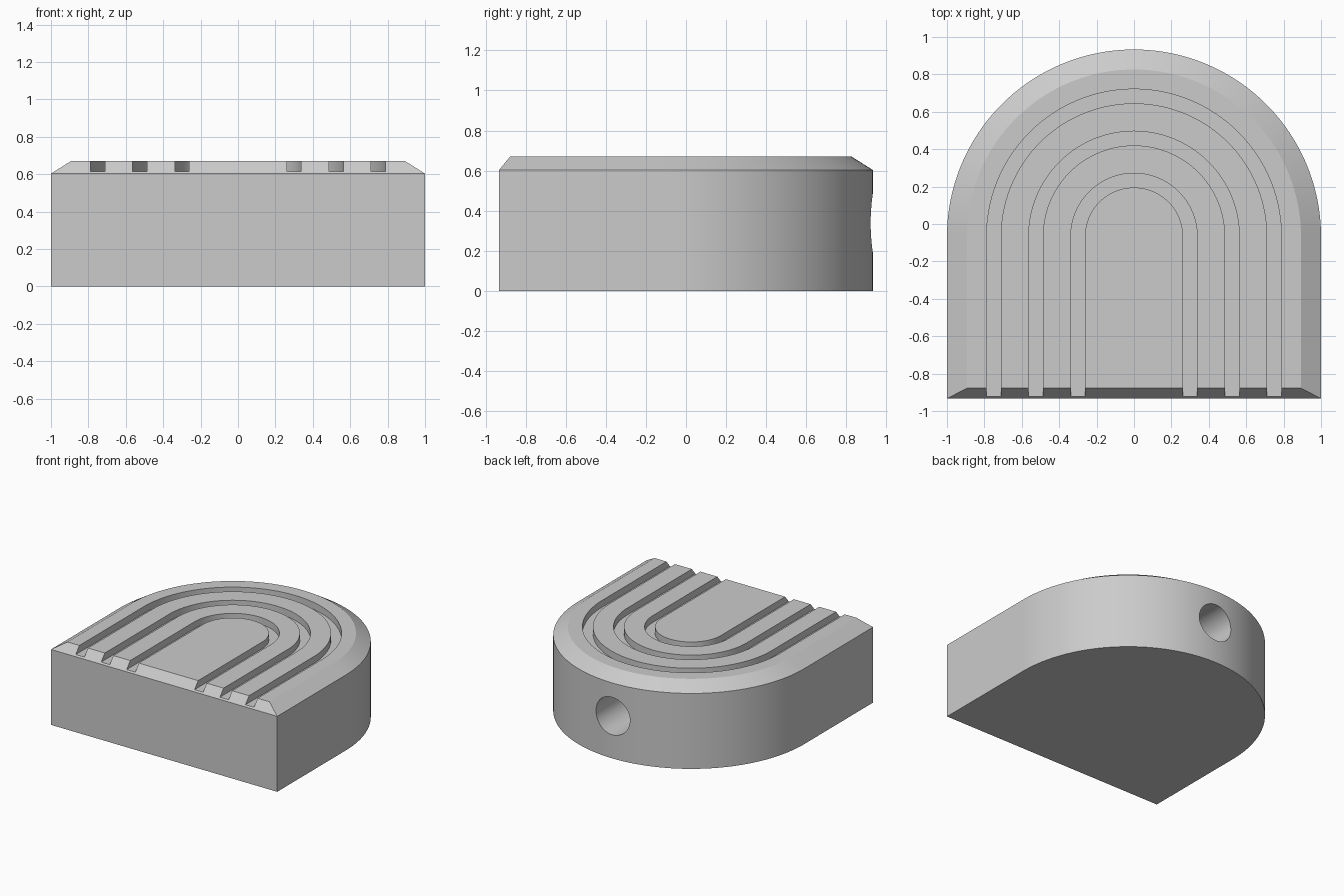
import bpy, bmesh, math

if "Cube" in bpy.data.objects:
    bpy.data.objects.remove(bpy.data.objects["Cube"], do_unlink=True)

ARC_Y = -0.067     # centre of every rounded end
FRONT = -0.933
SEGMENTS = 96

gray = bpy.data.materials.new("plain_gray")
gray.use_nodes = True
gray.diffuse_color = (0.6, 0.6, 0.6, 1)
gray.node_tree.nodes["Principled BSDF"].inputs["Base Color"].default_value = (0.6, 0.6, 0.6, 1)


def arch(radius, front):
    """Outline of an arch: straight legs to the front, half circle at the back."""
    pts = [(radius, front)]
    for i in range(SEGMENTS + 1):
        a = math.pi * i / SEGMENTS
        pts.append((radius * math.cos(a), ARC_Y + radius * math.sin(a)))
    return pts + [(-radius, front)]


def make_object(name, bm):
    bmesh.ops.recalc_face_normals(bm, faces=bm.faces)
    mesh = bpy.data.meshes.new(name)
    bm.to_mesh(mesh)
    bm.free()
    mesh.materials.append(gray)
    obj = bpy.data.objects.new(name, mesh)
    bpy.context.collection.objects.link(obj)
    return obj


def loft(name, sections):
    """Solid through stacked outlines, given as (points, z)."""
    bm = bmesh.new()
    rings = [[bm.verts.new((x, y, z)) for x, y in pts] for pts, z in sections]
    for low, high in zip(rings, rings[1:]):
        for i in range(len(low)):
            j = (i + 1) % len(low)
            bm.faces.new((low[i], low[j], high[j], high[i]))
    bm.faces.new(rings[0])
    bm.faces.new(rings[-1])
    return make_object(name, bm)


# Arched block with a sloping top edge
body = loft("arched_block", [
    (arch(1.0, FRONT), 0.0),
    (arch(1.0, FRONT), 0.603),
    (arch(0.893, FRONT + 0.055), 0.67),
])

# Three nested grooves, open at the front
cutters = []
for inner in (0.262, 0.487, 0.712):
    band = arch(inner + 0.076, -1.2) + arch(inner, -1.2)[::-1]
    cutters.append(loft("groove_cutter", [(band, 0.615), (band, 0.8)]))

# Blind round hole in the middle of the back
bpy.ops.mesh.primitive_cylinder_add(vertices=64, radius=0.15, depth=1.0,
                                    location=(0, 0.75, 0.338),
                                    rotation=(math.pi / 2, 0, 0))
cutters.append(bpy.context.object)

# Cut the block and discard the cutters
bpy.ops.object.select_all(action="DESELECT")
body.select_set(True)
bpy.context.view_layer.objects.active = body
for cutter in cutters:
    cutter.hide_render = True
    mod = body.modifiers.new("cut", "BOOLEAN")
    mod.operation = "DIFFERENCE"
    mod.solver = "EXACT"
    mod.object = cutter
    bpy.ops.object.modifier_apply(modifier=mod.name)
    bpy.data.objects.remove(cutter, do_unlink=True)

bpy.ops.object.shade_smooth_by_angle(angle=math.radians(25))
